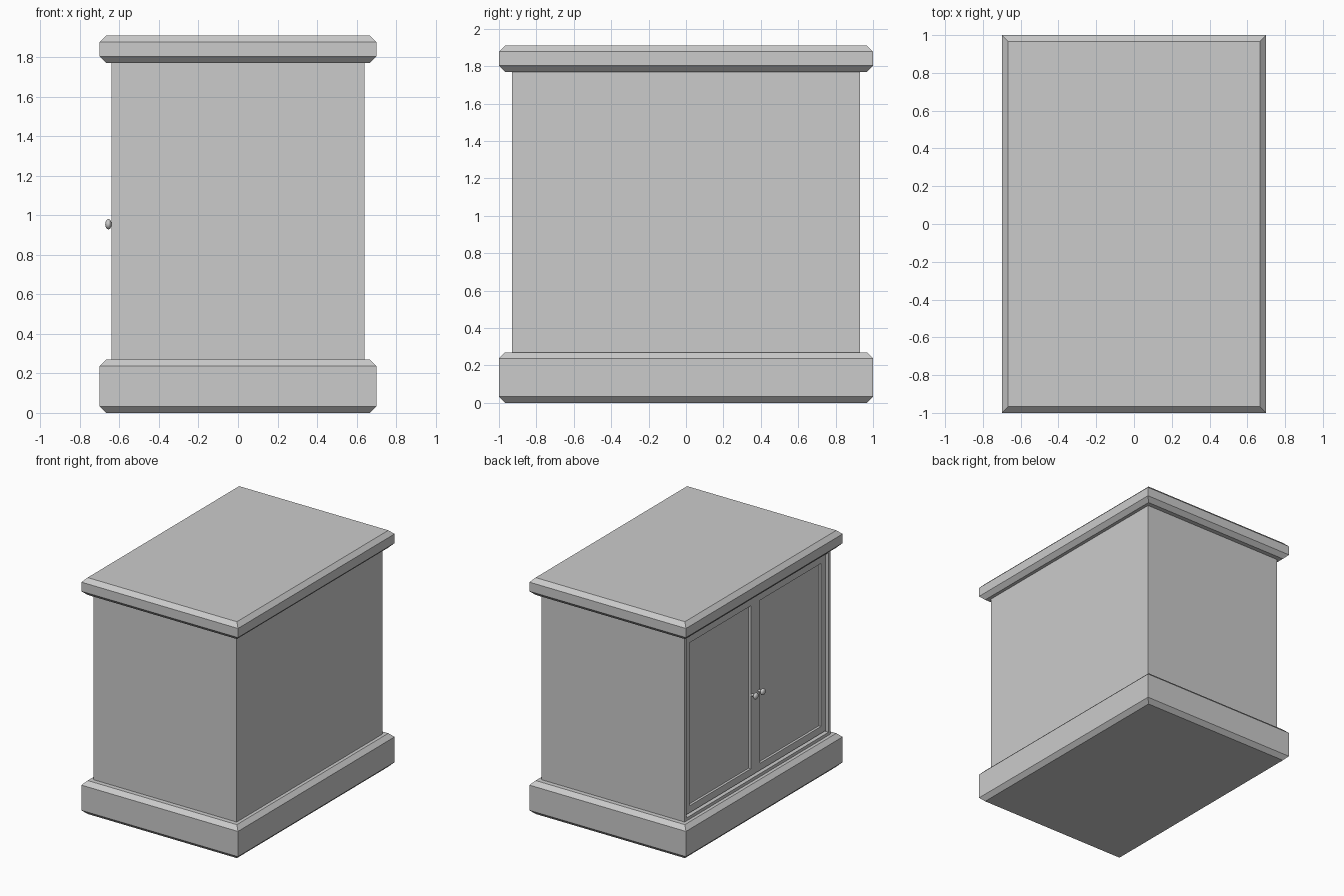
import bpy, bmesh
from mathutils import Vector

if "Cube" in bpy.data.objects:
    bpy.data.objects.remove(bpy.data.objects["Cube"])


def finish(bm, name):
    bmesh.ops.recalc_face_normals(bm, faces=bm.faces)
    mesh = bpy.data.meshes.new(name)
    bm.to_mesh(mesh)
    bm.free()
    obj = bpy.data.objects.new(name, mesh)
    bpy.context.collection.objects.link(obj)
    return obj


def box(x0, x1, y0, y1, z0, z1):
    bm = bmesh.new()
    bmesh.ops.create_cube(bm, size=1)
    for v in bm.verts:
        v.co = Vector(((x0 + x1) / 2 + v.co.x * (x1 - x0),
                       (y0 + y1) / 2 + v.co.y * (y1 - y0),
                       (z0 + z1) / 2 + v.co.z * (z1 - z0)))
    return bm


def recess(bm, margin, depth):
    """Inset the -x face of a box and push it inwards."""
    face = min(bm.faces, key=lambda f: f.calc_center_median().x)
    bmesh.ops.inset_region(bm, faces=[face], thickness=margin)
    rim = bmesh.ops.inset_region(bm, faces=[face], thickness=0.0)
    for v in face.verts:
        v.co.x += depth


# Plinth and top: chamfered slabs
for name, z0, z1 in (("plinth", 0.0, 0.27), ("table_top", 1.77, 1.91)):
    bm = box(-0.70, 0.70, -1.0, 1.0, z0, z1)
    rims = [e for e in bm.edges if abs(e.verts[0].co.z - e.verts[1].co.z) < 1e-5]
    bmesh.ops.bevel(bm, geom=rims, offset=0.033, segments=1, affect='EDGES')
    finish(bm, name)

# Cabinet body with a door opening on the -x side
bm = box(-0.64, 0.64, -0.93, 0.93, 0.27, 1.77)
recess(bm, 0.035, 0.05)
finish(bm, "cabinet_body")

for label, s in (("back", 1), ("front", -1)):
    # Door with a sunken panel
    ya, yb = sorted((0.0, s * 0.895))
    bm = box(-0.62, -0.59, ya, yb, 0.305, 1.735)
    recess(bm, 0.08, 0.02)
    finish(bm, label + "_door")

    # Flattened round knob
    bpy.ops.mesh.primitive_uv_sphere_add(segments=24, ring_count=12, radius=1,
                                         location=(-0.656, s * 0.045, 0.955))
    knob = bpy.context.object
    knob.name = label + "_knob"
    knob.scale = (0.016, 0.026, 0.026)
    bpy.ops.object.transform_apply(location=False, rotation=False, scale=True)
    bpy.ops.object.shade_smooth_by_angle()

    # Knob stem
    bpy.ops.mesh.primitive_cylinder_add(vertices=16, radius=0.01, depth=0.04,
                                        location=(-0.635, s * 0.045, 0.955),
                                        rotation=(0, 1.5708, 0))
    bpy.context.object.name = label + "_knob_stem"
    bpy.ops.object.shade_smooth_by_angle()
